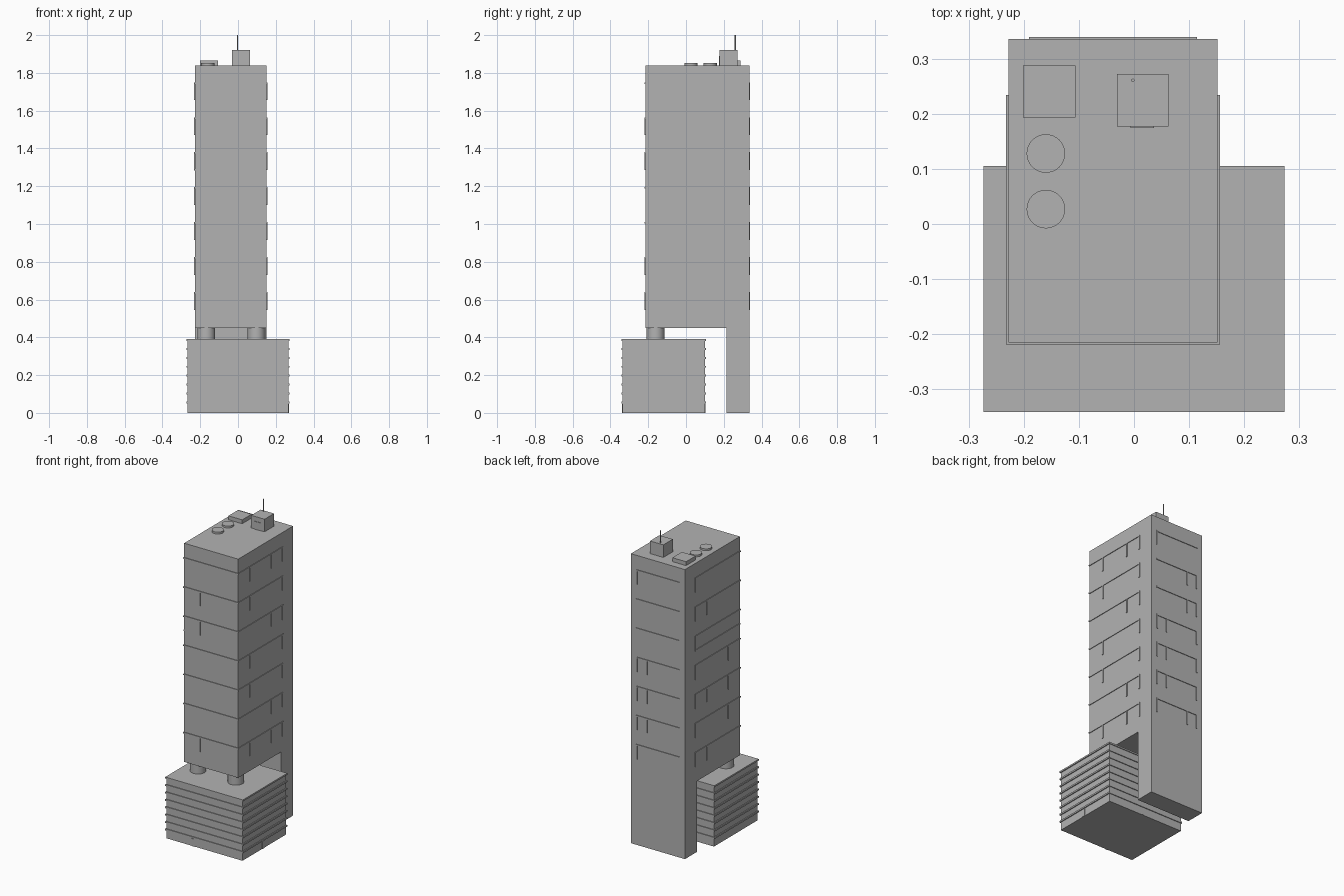
import bpy
import bmesh
from mathutils import Matrix, Vector

default = bpy.data.objects.get("Cube")
if default:
    bpy.data.objects.remove(default, do_unlink=True)

# Single concrete colour
concrete = bpy.data.materials.new("concrete_grey")
concrete.use_nodes = True
grey = (0.45, 0.45, 0.45, 1)
concrete.diffuse_color = grey
concrete.node_tree.nodes["Principled BSDF"].inputs["Base Color"].default_value = grey


def finish(name, bm):
    bmesh.ops.recalc_face_normals(bm, faces=bm.faces)
    mesh = bpy.data.meshes.new(name)
    bm.to_mesh(mesh)
    bm.free()
    mesh.materials.append(concrete)
    obj = bpy.data.objects.new(name, mesh)
    bpy.context.collection.objects.link(obj)
    return obj


def add_box(bm, x0, x1, y0, y1, z0, z1):
    size = Matrix.Diagonal((x1 - x0, y1 - y0, z1 - z0, 1))
    centre = Vector((x0 + x1, y0 + y1, z0 + z1)) / 2
    bmesh.ops.create_cube(bm, size=1, matrix=Matrix.Translation(centre) @ size)


def box(name, *bounds):
    bm = bmesh.new()
    add_box(bm, *bounds)
    return finish(name, bm)


def cylinder(name, x, y, r, z0, z1, sides=32):
    bm = bmesh.new()
    bmesh.ops.create_cone(bm, cap_ends=True, segments=sides, radius1=r, radius2=r,
                          depth=z1 - z0, matrix=Matrix.Translation((x, y, (z0 + z1) / 2)))
    for face in bm.faces:
        face.smooth = len(face.verts) == 4
    for edge in bm.edges:
        edge.smooth = all(f.smooth for f in edge.link_faces)
    return finish(name, bm)


# Tower and rear leg: one stepped side profile extruded across the width
LEFT, RIGHT, FRONT, BACK = -0.228, 0.152, -0.215, 0.336
LEG, UNDERSIDE, ROOF = 0.215, 0.45, 1.84
profile = [(LEG, 0), (BACK, 0), (BACK, ROOF), (FRONT, ROOF), (FRONT, UNDERSIDE), (LEG, UNDERSIDE)]
bm = bmesh.new()
face = bm.faces.new([bm.verts.new((LEFT, y, z)) for y, z in profile])
side = bmesh.ops.extrude_face_region(bm, geom=[face])
bmesh.ops.translate(bm, vec=(RIGHT - LEFT, 0, 0),
                    verts=[v for v in side["geom"] if isinstance(v, bmesh.types.BMVert)])
finish("tower", bm)

# Thin ledges around the tower, with hanging fins on chosen storeys
OUT, END, DROP, HALF = 0.004, 0.234, 0.09, 0.004
ledges, fins = bmesh.new(), bmesh.new()
front_fins = {-0.117: (1, 2, 6), 0.039: (5, 6)}
back_fins = {-0.187: (1, 2, 3, 4, 5, 6), -0.117: (1, 2, 6), 0.039: (3, 4, 5),
             0.11: (0, 3, 4, 5, 6)}
right_fins = {-0.097: (0, 1, 3, 4, 6), 0.117: (0, 2, 5, 6), 0.23: range(7)}
left_fins = {-0.097: (3, 4, 5), 0.117: (1, 4, 6), 0.23: range(7)}
for row in range(7):
    z = 1.746 - 0.185 * row
    top, low = z + HALF, z - HALF
    add_box(ledges, LEFT - OUT, RIGHT + OUT, FRONT - OUT, FRONT, low, top)
    add_box(ledges, LEFT - OUT, LEFT, FRONT, END, low, top)
    add_box(ledges, RIGHT, RIGHT + OUT, FRONT, END, low, top)
    add_box(ledges, -0.191, 0.114, BACK, BACK + OUT, low, top)
    for table, y0, y1 in ((front_fins, FRONT - OUT, FRONT), (back_fins, BACK, BACK + OUT)):
        for x, rows in table.items():
            if row in rows:
                add_box(fins, x - HALF, x + HALF, y0, y1, z - DROP, low)
    for table, x0, x1 in ((left_fins, LEFT - OUT, LEFT), (right_fins, RIGHT, RIGHT + OUT)):
        for y, rows in table.items():
            if row in rows:
                add_box(fins, x0, x1, y - HALF, y + HALF, z - DROP, low)
# Lower rail closing one framed panel on the side
rail = 1.746 - 2 * 0.185 - DROP
add_box(ledges, LEFT - OUT, LEFT, FRONT, END, rail - HALF, rail + HALF)
finish("tower_ledges", ledges)
finish("tower_fins", fins)

# Front columns standing on the low block
for name, x in (("left_column", 0.098), ("right_column", -0.168)):
    cylinder(name, x, -0.161, 0.047, 0.385, UNDERSIDE + 0.002)

# Low block with wrapped ledges
box("podium", -0.267, 0.267, -0.336, 0.1, 0, 0.39)
bands = bmesh.new()
for row in range(8):
    z = 0.385 - 0.047 * row
    add_box(bands, -0.273, 0.273, -0.341, 0.105, z - 0.005, z + 0.005)
finish("podium_ledges", bands)

# Ground floor doors
box("front_door", -0.09, -0.07, -0.339, -0.336, 0, 0.048)
box("side_door", 0.267, 0.27, -0.14, -0.12, 0, 0.048)
box("back_door", 0.005, 0.025, 0.1, 0.103, 0, 0.048)

# Rooftop equipment
box("roof_vent_box", -0.202, -0.106, 0.193, 0.288, ROOF, 1.865)
box("roof_lift_house", -0.031, 0.063, 0.177, 0.272, ROOF, 1.92)
box("roof_door", -0.006, 0.036, 0.174, 0.177, ROOF, 1.89)
for name, y in (("front_roof_fan", 0.027), ("rear_roof_fan", 0.128)):
    cylinder(name, -0.16, y, 0.035, ROOF, 1.852)
cylinder("antenna", -0.002, 0.261, 0.003, 1.92, 2.0, 12)
